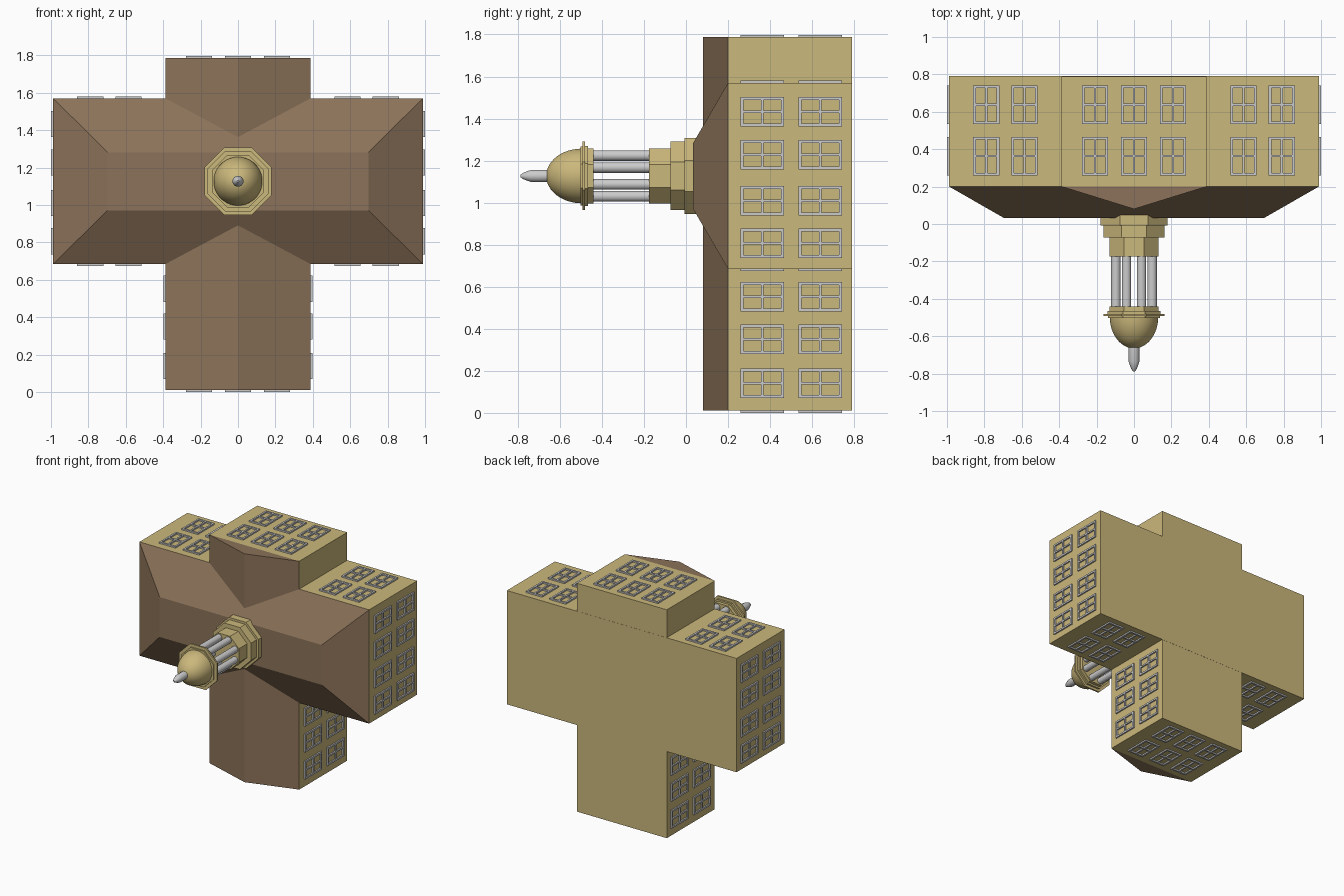
import bpy, bmesh, math
from mathutils import Vector

if "Cube" in bpy.data.objects:
    bpy.data.objects.remove(bpy.data.objects["Cube"])

def material(name, col):
    m = bpy.data.materials.new(name)
    m.diffuse_color = (*col, 1)
    m.use_nodes = True
    m.node_tree.nodes["Principled BSDF"].inputs["Base Color"].default_value = m.diffuse_color
    return m

STONE = material("stone", (0.60, 0.48, 0.20))
ROOF = material("roof", (0.26, 0.17, 0.10))
CZ = 1.127          # height of the main block's centre line
BACK, EAVE = 0.79, 0.20

def finish(name, bm, mat=None, smooth=False):
    bmesh.ops.recalc_face_normals(bm, faces=bm.faces[:])
    me = bpy.data.meshes.new(name)
    bm.to_mesh(me)
    bm.free()
    ob = bpy.data.objects.new(name, me)
    bpy.context.collection.objects.link(ob)
    if mat:
        me.materials.append(mat)
    if smooth:
        bpy.ops.object.select_all(action='DESELECT')
        ob.select_set(True)
        bpy.context.view_layer.objects.active = ob
        bpy.ops.object.shade_smooth_by_angle(angle=math.radians(35))
    return ob

def add_box(bm, lo, hi):
    vs = bmesh.ops.create_cube(bm, size=1)["verts"]
    for v in vs:
        v.co = Vector([(lo[i] + hi[i]) / 2 + v.co[i] * (hi[i] - lo[i]) for i in range(3)])

def box(name, lo, hi, mat):
    bm = bmesh.new()
    add_box(bm, lo, hi)
    finish(name, bm, mat)

def loft(name, rings, mat):
    """Closed solid through rings with equal point counts."""
    bm = bmesh.new()
    loops = [[bm.verts.new(p) for p in r] for r in rings]
    n = len(rings[0])
    for a, b in zip(loops, loops[1:]):
        for i in range(n):
            bm.faces.new((a[i], a[(i + 1) % n], b[(i + 1) % n], b[i]))
    bm.faces.new(loops[0])
    bm.faces.new(loops[-1])
    finish(name, bm, mat)

def turned(name, profile, sides, mat=None, smooth=False, cx=0, cz=CZ):
    """Turn (radius, y) pairs about an axis along y; radius is to the flats."""
    bm = bmesh.new()
    k = 1 / math.cos(math.pi / sides)
    loops = []
    for r, y in profile:
        loops.append([bm.verts.new((cx + r * k * math.cos((i + .5) * math.tau / sides), y,
                                    cz + r * k * math.sin((i + .5) * math.tau / sides)))
                      for i in range(sides)])
    for a, b in zip(loops, loops[1:]):
        for i in range(sides):
            bm.faces.new((a[i], a[(i + 1) % sides], b[(i + 1) % sides], b[i]))
    bm.faces.new(loops[0])
    bm.faces.new(loops[-1])
    finish(name, bm, mat, smooth)

# Walls
X, Z0, Z1 = 0.988, 0.685, 1.57
WX, W0, W1 = 0.387, 0.011, 1.787
box("main_block", (-X, EAVE, Z0), (X, BACK, Z1), STONE)
box("cross_wing", (-WX, EAVE, W0), (WX, BACK - .001, W1), STONE)

# Roofs: flat-topped hip and a ridged wing roof
def rect(x, z0, z1, y):
    return [(-x, y, z0), (x, y, z0), (x, y, z1), (-x, y, z1)]

loft("main_roof", [rect(X, Z0, Z1, EAVE), rect(.697, .972, 1.282, .033)], ROOF)
loft("wing_roof", [[(-WX, EAVE, z), (WX, EAVE, z), (0, .08, z)] for z in (W0, W1)], ROOF)

# Windows: 2x2 frames on a wall facing along x or z
def windows(name, axis, wall, sign, centres):
    bm = bmesh.new()
    W, H, B, M = 0.07, 0.103, 0.014, 0.006
    d0, d1 = sorted((wall - sign * .004, wall + sign * .011))
    for u in centres:
        for y in (0.363, 0.638):
            bars = [(-W, -W + B, -H, H), (W - B, W, -H, H), (-M, M, -H + B, H - B),
                    (-W + B, W - B, -H, -H + B), (-W + B, W - B, H - B, H),
                    (-W + B, -M, -M, M), (M, W - B, -M, M)]
            for a, b, c, d in bars:
                if axis == 'x':
                    add_box(bm, (d0, y + c, u + a), (d1, y + d, u + b))
                else:
                    add_box(bm, (u + a, y + c, d0), (u + b, y + d, d1))
    finish(name, bm)

for s, side in ((1, "right"), (-1, "left")):
    windows(f"{side}_end_windows", 'x', s * X, s, (1.433, 1.228, 1.01, .806))
    windows(f"{side}_wing_windows", 'x', s * WX, s, (.552, .35, .14))
for s, side, zm, zw in ((1, "upper", Z1, W1), (-1, "lower", Z0, W0)):
    windows(f"{side}_main_windows", 'z', zm, s, (-.79, -.585, .585, .79))
    windows(f"{side}_wing_end_windows", 'z', zw, s, (-.208, 0, .208))

# Cupola: stepped eight-sided base, columns, cornice, dome, finial
turned("cupola_base", [(.18, .05), (.18, -.007), (.163, -.007), (.163, -.073),
                       (.13, -.073), (.13, -.175)], 8, STONE)
for i in range(8):
    a = (i + .5) * math.tau / 8
    turned("column", [(.025, -.17), (.025, -.445)], 16, None, True,
           .105 * math.cos(a), CZ + .105 * math.sin(a))
turned("cornice", [(.13, -.44), (.13, -.465), (.143, -.465), (.143, -.48), (.163, -.48),
                   (.163, -.493), (.14, -.493), (.14, -.503)], 8, STONE)
turned("dome", [(max(.13 * math.cos(t * math.pi / 24), .002), -.495 - .17 * math.sin(t * math.pi / 24))
                for t in range(13)], 32, STONE, True)
turned("finial", [(.029, -.645), (.029, -.735), (.022, -.757), (.013, -.778), (.005, -.788)],
       12, None, True)
